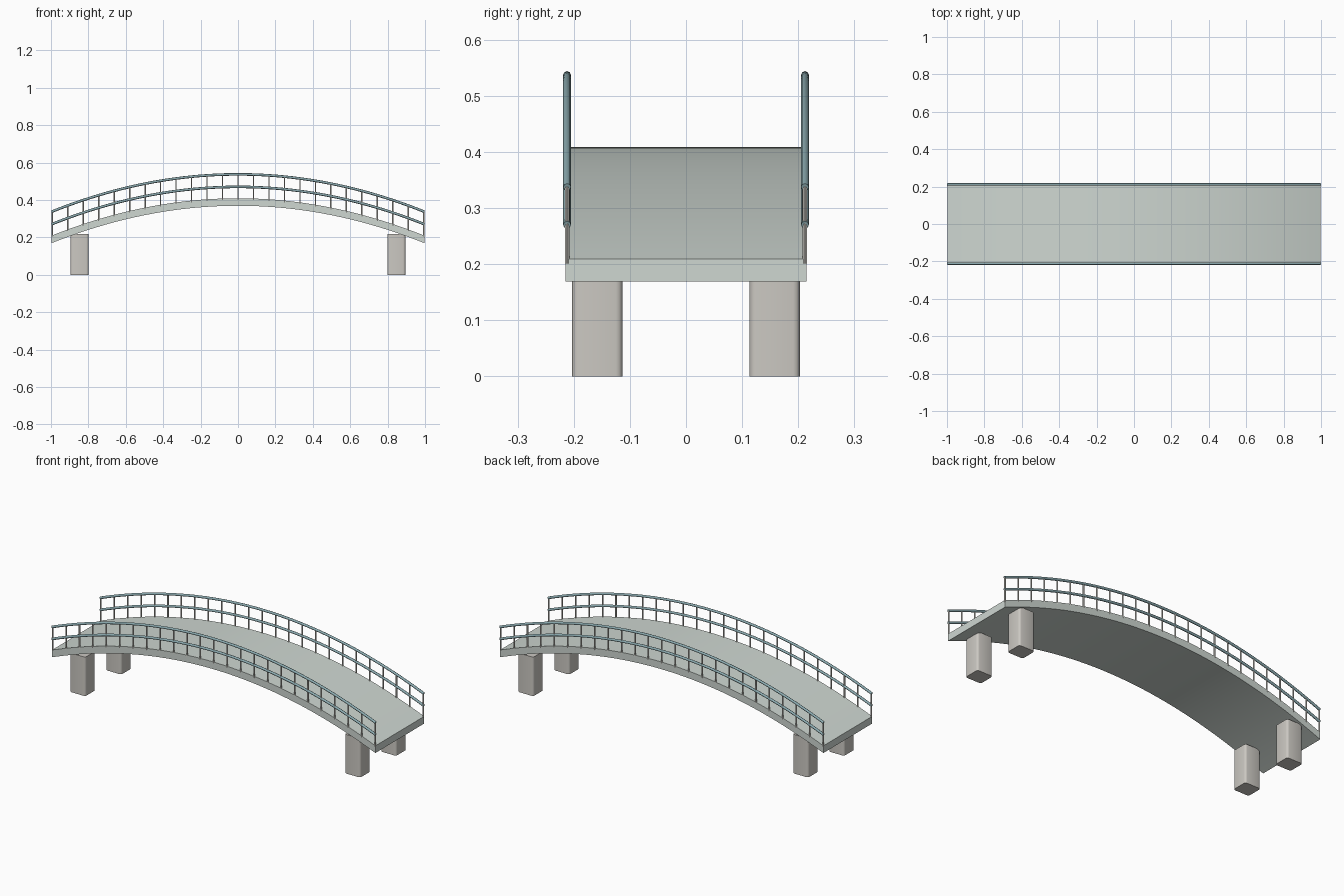
import bpy, bmesh, math

if "Cube" in bpy.data.objects:
    bpy.data.objects.remove(bpy.data.objects["Cube"])

HALF = 0.997
RISE = 0.2
RAIL_Y = 0.212
STEPS = 48


def arch(x, crown):
    """Height of the bridge arch at x for a given crown height."""
    return crown - RISE * (x / HALF) ** 2


def material(name, rgb):
    m = bpy.data.materials.new(name)
    m.diffuse_color = (*rgb, 1)
    m.use_nodes = True
    m.node_tree.nodes["Principled BSDF"].inputs["Base Color"].default_value = m.diffuse_color
    return m


def add_object(name, bm, mat, smooth=True):
    bmesh.ops.recalc_face_normals(bm, faces=bm.faces)
    mesh = bpy.data.meshes.new(name)
    bm.to_mesh(mesh)
    bm.free()
    mesh.materials.append(mat)
    obj = bpy.data.objects.new(name, mesh)
    bpy.context.collection.objects.link(obj)
    if smooth:
        bpy.ops.object.select_all(action='DESELECT')
        obj.select_set(True)
        bpy.context.view_layer.objects.active = obj
        bpy.ops.object.shade_smooth_by_angle(angle=math.radians(35))
    return obj


deck_mat = material("deck_green_grey", (0.62, 0.68, 0.64))
pier_mat = material("pier_stone", (0.60, 0.58, 0.54))
rail_mat = material("rail_teal", (0.27, 0.42, 0.45))
post_mat = material("post_cream", (0.72, 0.70, 0.65))

xs = [-HALF + 2 * HALF * i / STEPS for i in range(STEPS + 1)]

# Arched deck: sweep a rectangular section along the arch
bm = bmesh.new()
rings = []
for x in xs:
    top, bottom = arch(x, 0.409), arch(x, 0.369)
    section = [(-0.215, bottom), (0.215, bottom), (0.215, top), (-0.215, top)]
    rings.append([bm.verts.new((x, y, z)) for y, z in section])
for a, b in zip(rings, rings[1:]):
    for i in range(4):
        j = (i + 1) % 4
        bm.faces.new((a[i], a[j], b[j], b[i]))
bm.faces.new(rings[0])
bm.faces.new(rings[-1])
add_object("deck", bm, deck_mat)

# Four piers with rounded vertical edges
for sx, end in ((-1, "left"), (1, "right")):
    for sy, side in ((-1, "front"), (1, "back")):
        bm = bmesh.new()
        bmesh.ops.create_cube(bm, size=1)
        bmesh.ops.scale(bm, vec=(0.096, 0.09, 0.217), verts=bm.verts)
        bmesh.ops.translate(bm, vec=(sx * 0.847, sy * 0.158, 0.1085), verts=bm.verts)
        upright = [e for e in bm.edges
                   if abs(e.verts[0].co.z - e.verts[1].co.z) > 0.1]
        bmesh.ops.bevel(bm, geom=upright, offset=0.012, segments=3,
                        profile=0.5, affect='EDGES')
        add_object(f"{side}_{end}_pier", bm, pier_mat)


# Round handrails following the arch
def rail(name, y, crown):
    curve = bpy.data.curves.new(name, 'CURVE')
    curve.dimensions = '3D'
    curve.bevel_depth = 0.007
    curve.bevel_resolution = 2
    curve.use_fill_caps = True
    spline = curve.splines.new('POLY')
    spline.points.add(len(xs) - 1)
    for p, x in zip(spline.points, xs):
        p.co = (x, y, arch(x, crown), 1)
    curve.materials.append(rail_mat)
    bpy.context.collection.objects.link(bpy.data.objects.new(name, curve))


for sy, side in ((-1, "front"), (1, "back")):
    rail(f"{side}_top_rail", sy * RAIL_Y, 0.537)
    rail(f"{side}_middle_rail", sy * RAIL_Y, 0.470)

    # Row of upright posts from deck to top rail
    bm = bmesh.new()
    for i in range(25):
        x = -0.994 + 1.988 * i / 24
        low, high = arch(x, 0.400), arch(x, 0.537)
        made = bmesh.ops.create_cone(bm, cap_ends=True, segments=10, radius1=0.004,
                                     radius2=0.004, depth=high - low)
        bmesh.ops.translate(bm, vec=(x, sy * RAIL_Y, (low + high) / 2),
                            verts=made["verts"])
    add_object(f"{side}_posts", bm, post_mat)
